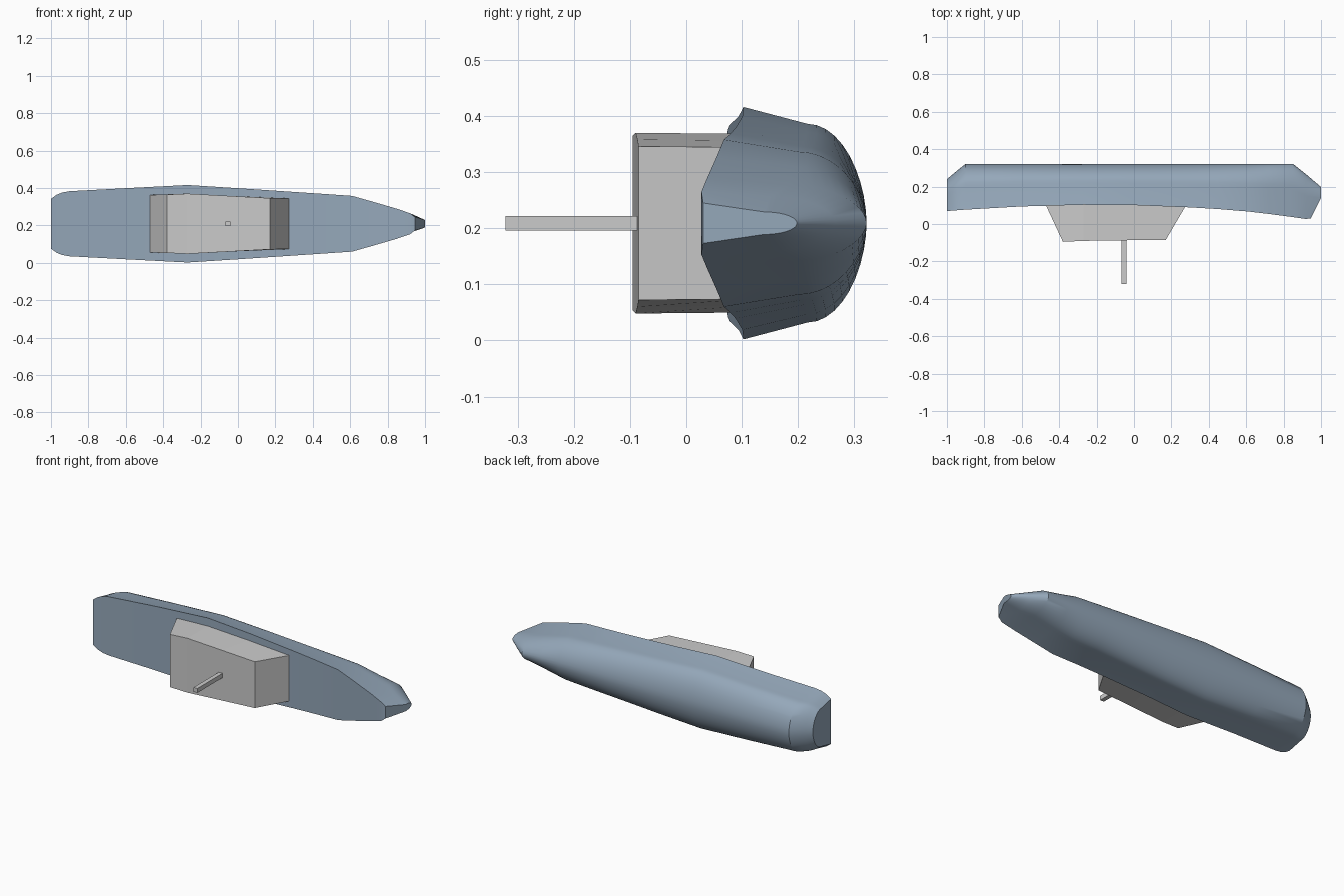
import bpy, bmesh, math
from mathutils import Vector

if "Cube" in bpy.data.objects:
    bpy.data.objects.remove(bpy.data.objects["Cube"])

CZ = 0.209  # height of the centre plane; the boat lies on its side, keel to +y


def make_object(name, bm, color=None, angle=None):
    bmesh.ops.recalc_face_normals(bm, faces=bm.faces)
    me = bpy.data.meshes.new(name)
    bm.to_mesh(me)
    bm.free()
    ob = bpy.data.objects.new(name, me)
    bpy.context.collection.objects.link(ob)
    if color:
        mat = bpy.data.materials.new(name + "_paint")
        mat.diffuse_color = color
        mat.use_nodes = True
        mat.node_tree.nodes["Principled BSDF"].inputs["Base Color"].default_value = mat.diffuse_color
        me.materials.append(mat)
    if angle:
        bpy.ops.object.select_all(action='DESELECT')
        ob.select_set(True)
        bpy.context.view_layer.objects.active = ob
        bpy.ops.object.shade_smooth_by_angle(angle=math.radians(angle))
    return ob


def loft(rings):
    """Skin closed rings of equal length and cap both ends."""
    bm = bmesh.new()
    vs = [[bm.verts.new(p) for p in r] for r in rings]
    n = len(rings[0])
    for a, b in zip(vs, vs[1:]):
        for i in range(n):
            j = (i + 1) % n
            bm.faces.new((a[i], a[j], b[j], b[i]))
    bm.faces.new(vs[0])
    bm.faces.new(vs[-1])
    return bm


def mirrored(half):
    """Half section of (x, y, halfwidth), deck edge to keel -> closed ring."""
    top = [Vector((x, y, CZ + w)) for x, y, w in half]
    return top + [Vector((x, y, CZ - w)) for x, y, w in half[-2::-1]]


STEPS = 10


def hull_half(x, deck, keel, w):
    depth = keel - deck
    pts = [(x, deck, w)]
    for k in range(STEPS + 1):  # straight topside, then rounded bottom
        a = math.pi / 2 * k / STEPS
        pts.append((x, deck + depth * (0.52 + 0.48 * math.sin(a)),
                    w * 0.855 * max(0, math.cos(a)) ** 1.1))
    return pts


# Hull: stations of x, deck y, keel y, half width
stations = [(-1.0, .069, .24, .133), (-.97, .072, .265, .155),
            (-.94, .074, .290, .167), (-.9, .077, .322, .174),
            (-.6, .094, .322, .190), (-.27, .103, .322, .207),
            (0, .101, .322, .190), (.3, .089, .322, .170),
            (.45, .080, .322, .160), (.61, .067, .322, .149),
            (.72, .054, .322, .118), (.85, .037, .322, .080),
            (.92, .027, .266, .056)]
rings = [mirrored(hull_half(*s)) for s in stations]

# Raked stem closing the bow
stem = [(.945, .03, .036)]
for k in range(STEPS + 1):
    a = math.pi / 2 * k / STEPS
    stem.append((1.0, .14 + .058 * math.sin(a), .02 * max(0, math.cos(a))))
rings.append(mirrored(stem))
make_object("hull", loft(rings), (.3, .39, .49, 1), 30)

# Cabin: stations of base x, roof x, roof y, half width
cabin = []
for xb, xr, yr, w in [(-.48, -.38, -.095, .156), (-.27, -.27, -.09, .161),
                      (.0, -.05, -.087, .149), (.29, .17, -.085, .137)]:
    cabin.append([(xb, .12, CZ + w - .002), (xr, yr, CZ + w),
                  (xr, yr, CZ - w), (xb, .12, CZ - w + .002)])
make_object("cabin", loft(cabin))

# Mast: square post on the cabin roof
bm = bmesh.new()
bmesh.ops.create_cube(bm, size=1)
for v in bm.verts:
    v.co = Vector((-.053 + v.co.x * .025, -.201 + v.co.y * .242, CZ + v.co.z * .026))
make_object("mast", bm)
